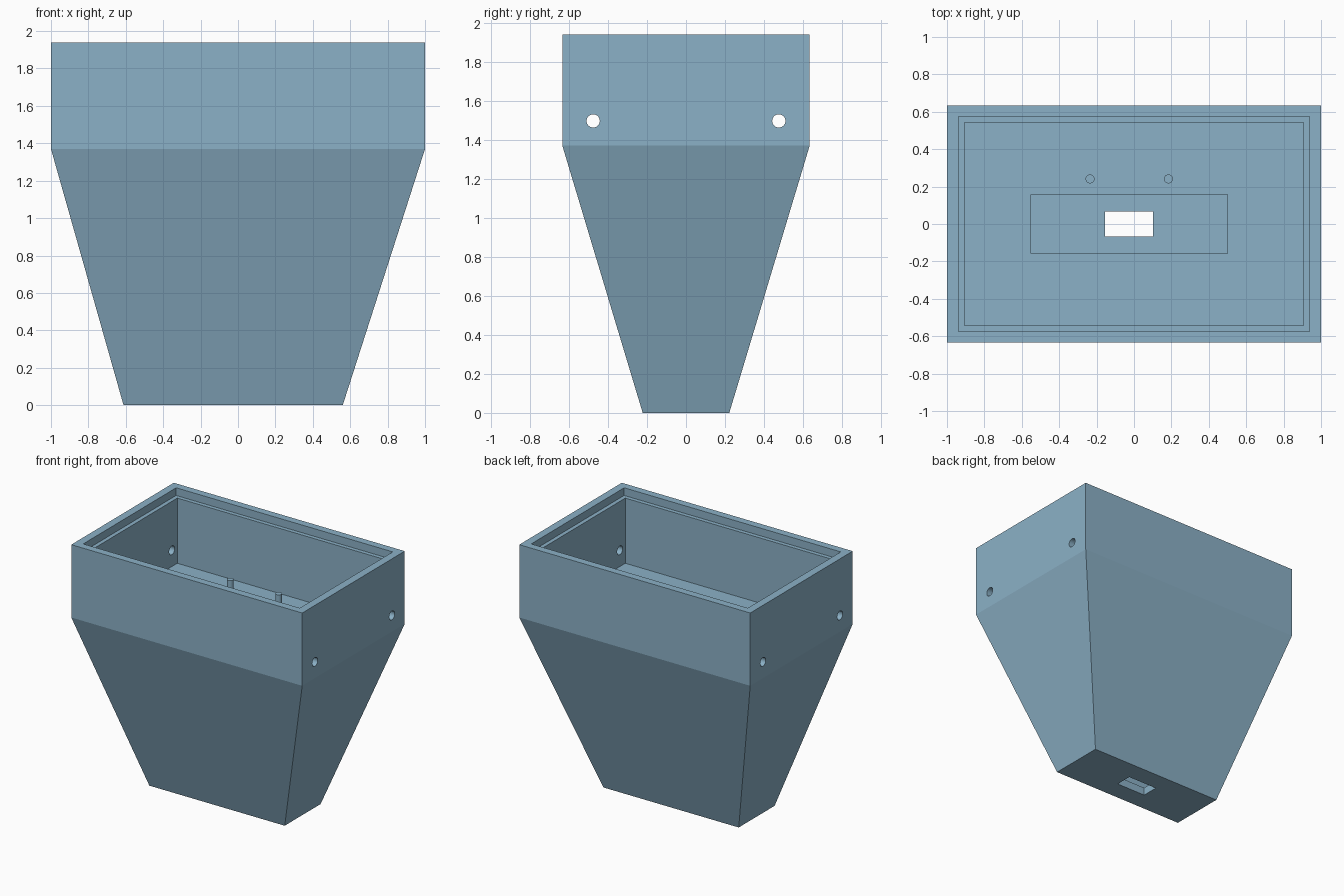
import bpy, bmesh, math

if "Cube" in bpy.data.objects:
    bpy.data.objects.remove(bpy.data.objects["Cube"])

blue = bpy.data.materials.new("dusty blue")
blue.diffuse_color = (0.26, 0.44, 0.57, 1)
blue.use_nodes = True
blue.node_tree.nodes["Principled BSDF"].inputs["Base Color"].default_value = blue.diffuse_color

FLOOR, TOP = 1.37, 1.94


def cylinder(name, loc, radius, depth, rot=(0, 0, 0)):
    bpy.ops.mesh.primitive_cylinder_add(vertices=32, radius=radius, depth=depth,
                                        location=loc, rotation=rot)
    ob = bpy.context.object
    ob.name = name
    ob.data.materials.append(blue)
    return ob


# Hopper body: rectangular rings (x0, x1, half y, z) joined into one closed wall
rings = [
    (-0.612, 0.56, 0.222, 0.0),      # underside
    (-1.0, 1.0, 0.634, FLOOR),       # top of the taper
    (-1.0, 1.0, 0.634, TOP),         # rim
    (-0.938, 0.938, 0.575, TOP),     # lid rebate
    (-0.938, 0.938, 0.575, TOP - 0.06),
    (-0.906, 0.906, 0.543, TOP - 0.06),
    (-0.906, 0.906, 0.543, FLOOR),   # tray floor
    (-0.552, 0.499, 0.159, FLOOR),   # deep well
    (-0.552, 0.499, 0.159, 0.062),
    (-0.155, 0.102, 0.067, 0.062),   # outlet slot
    (-0.155, 0.102, 0.067, 0.0),
]
bm = bmesh.new()
loops = [[bm.verts.new(p) for p in ((a, -h, z), (b, -h, z), (b, h, z), (a, h, z))]
         for a, b, h, z in rings]
for i, lower in enumerate(loops):
    upper = loops[(i + 1) % len(loops)]
    for k in range(4):
        n = (k + 1) % 4
        bm.faces.new((lower[k], lower[n], upper[n], upper[k]))
bmesh.ops.recalc_face_normals(bm, faces=bm.faces)
mesh = bpy.data.meshes.new("hopper_body")
bm.to_mesh(mesh)
bm.free()
mesh.materials.append(blue)
body = bpy.data.objects.new("hopper_body", mesh)
bpy.context.collection.objects.link(body)

# Round screw holes through both end walls
for y in (-0.476, 0.476):
    cutter = cylinder("hole_cutter", (0, y, 1.497), 0.034, 2.4, (0, math.pi / 2, 0))
    cutter.hide_render = True
    mod = body.modifiers.new("screw_holes", 'BOOLEAN')
    mod.operation = 'DIFFERENCE'
    mod.solver = 'EXACT'
    mod.object = cutter
    bpy.ops.object.select_all(action='DESELECT')
    body.select_set(True)
    bpy.context.view_layer.objects.active = body
    bpy.ops.object.modifier_apply(modifier=mod.name)
    bpy.data.objects.remove(cutter)
bpy.ops.object.shade_smooth_by_angle(angle=math.radians(15))

# Two locating pegs standing on the tray floor
for side, x in (("left", -0.235), ("right", 0.184)):
    cylinder("peg_" + side, (x, 0.241, FLOOR + 0.08), 0.024, 0.18)
    bpy.ops.object.shade_smooth_by_angle(angle=math.radians(30))
